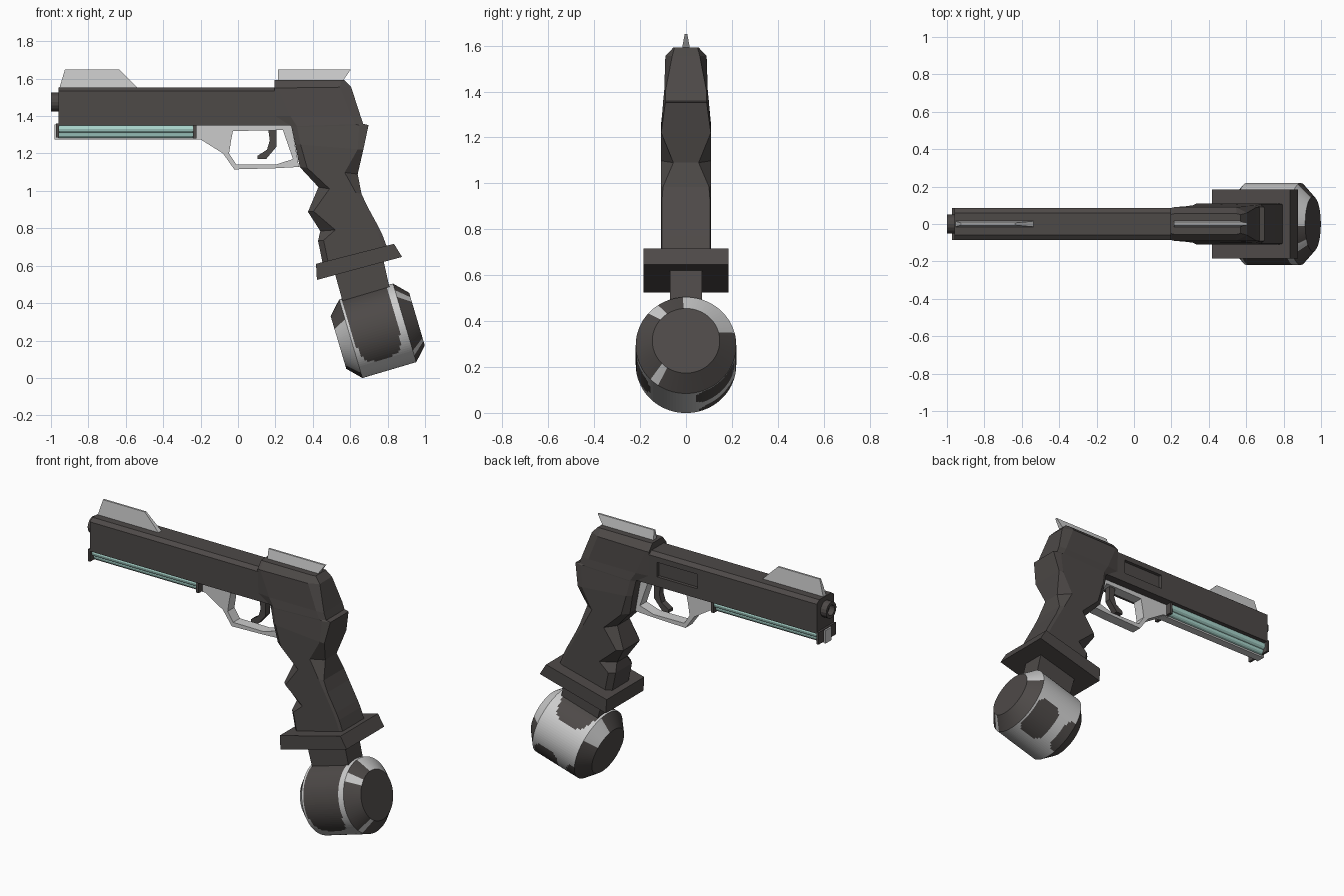
import bpy, bmesh, math
from mathutils import Vector

if "Cube" in bpy.data.objects:
    bpy.data.objects.remove(bpy.data.objects["Cube"])


def material(name, rgb):
    m = bpy.data.materials.new(name)
    m.diffuse_color = (*rgb, 1)
    m.use_nodes = True
    m.node_tree.nodes["Principled BSDF"].inputs["Base Color"].default_value = m.diffuse_color
    return m


DARK = material("charcoal", (0.075, 0.067, 0.064))
GREY = material("light_grey", (0.60, 0.60, 0.60))
TEAL = material("pale_teal", (0.40, 0.67, 0.61))


def finish(name, bm, *mats):
    bmesh.ops.recalc_face_normals(bm, faces=bm.faces)
    me = bpy.data.meshes.new(name)
    bm.to_mesh(me)
    bm.free()
    ob = bpy.data.objects.new(name, me)
    for m in mats:
        me.materials.append(m)
    bpy.context.collection.objects.link(ob)
    return ob


def loft(name, rings, mat, caps=True, closed=False):
    """Skin a list of point rings."""
    bm = bmesh.new()
    vs = [[bm.verts.new(p) for p in r] for r in rings]
    n = len(vs[0])
    pairs = list(zip(vs, vs[1:])) + ([(vs[-1], vs[0])] if closed else [])
    for a, b in pairs:
        for i in range(n):
            j = (i + 1) % n
            bm.faces.new((a[i], a[j], b[j], b[i]))
    if caps and not closed:
        bm.faces.new(vs[0])
        bm.faces.new(vs[-1])
    return finish(name, bm, mat)


def plate(name, prof, half, mat):
    """Extrude an (x, z) profile to y = -half .. half."""
    return loft(name, [[(x, y, z) for x, z in prof] for y in (-half, half)], mat)


def box(name, x0, x1, y0, y1, z0, z1, mat):
    prof = [(x0, z0), (x1, z0), (x1, z1), (x0, z1)]
    return loft(name, [[(x, y, z) for x, z in prof] for y in (y0, y1)], mat)


def circle(x, y, z, r, n=16):
    return [(x, y + r * math.cos(2 * math.pi * i / n), z + r * math.sin(2 * math.pi * i / n))
            for i in range(n)]


# slide with bevelled top edges and a recessed port on the +y side
sec = [(-.085, 1.35), (.085, 1.35), (.085, 1.533), (.06, 1.552), (-.06, 1.552), (-.085, 1.533)]
slide = loft("slide", [[(x, y, z) for y, z in sec] for x in (-.96, .30)], DARK)
cutter = box("port_cutter", -.14, .14, .065, .2, 1.41, 1.50, DARK)
cutter.hide_render = True
cutter.hide_set(True)
mod = slide.modifiers.new("port", 'BOOLEAN')
mod.operation, mod.object, mod.solver = 'DIFFERENCE', cutter, 'EXACT'
bpy.context.view_layer.objects.active = slide
bpy.ops.object.modifier_apply(modifier=mod.name)
bpy.data.objects.remove(cutter)

# muzzle with open bore
loft("muzzle", [circle(-.95, 0, 1.475, .05), circle(-1, 0, 1.475, .05),
                circle(-1, 0, 1.475, .032), circle(-.965, 0, 1.475, .032)], DARK)

# tubes under the barrel, their end brackets and the rail
for s, side in ((-1, "front"), (1, "back")):
    for y, z, r, lvl in ((.045, 1.332, .023, "upper"), (.03, 1.303, .02, "lower")):
        loft(f"{lvl}_tube_{side}", [circle(x, s * y, z, r, 12) for x in (-.96, -.235)], TEAL)
box("front_bracket", -.972, -.958, -.085, .085, 1.285, 1.36, DARK)
box("rear_bracket", -.24, -.222, -.07, .07, 1.28, 1.355, DARK)
box("rail", -.98, -.20, -.025, .025, 1.274, 1.29, GREY)
box("rail_end", -.982, -.97, -.03, .03, 1.274, 1.355, GREY)

# trigger guard: closed ring between outer and inner outline
outer = [(-.225, 1.352), (-.225, 1.275), (-.20, 1.275), (-.08, 1.20), (-.02, 1.115),
         (.326, 1.128), (.285, 1.352)]
inner = [(-.027, 1.32), (-.035, 1.28), (-.04, 1.25), (-.048, 1.20), (-.01, 1.142),
         (.294, 1.17), (.24, 1.325)]
outer.insert(5, (.20, 1.121))
inner.insert(5, (.20, 1.14))
h = .033
loft("trigger_guard", [[(x, y, z) for x, z in p] for p, y in
                       ((outer, -h), (outer, h), (inner, h), (inner, -h))], GREY, closed=True)
plate("trigger", [(.16, 1.34), (.205, 1.34), (.205, 1.235), (.15, 1.17), (.105, 1.17),
                  (.105, 1.188), (.155, 1.22), (.17, 1.27)], .02, DARK)

# sights, tapering towards the top
def sight(name, base, top, wb, wt):
    rings = [[(p[0], s * w, p[1]) for p, s in ((q[0], -1), (q[1], -1), (q[1], 1), (q[0], 1))]
             for q, w in ((base, wb), (top, wt))]
    loft(name, rings, GREY)


sight("front_sight", ((-.955, 1.55), (-.535, 1.55)), ((-.925, 1.65), (-.636, 1.65)), .015, .006)
sight("rear_sight", ((.214, 1.588), (.56, 1.588)), ((.214, 1.65), (.604, 1.65)), .017, .006)

# rear body and sculpted grip
# station: front x z, back x z, front half width, side half width, back half width, chamfers
stations = [
    (.195, 1.592, .57, 1.592, .05, .055, .05, .02, .02),
    (.195, 1.55, .605, 1.555, .085, .09, .06, .02, .06),
    (.20, 1.40, .655, 1.40, .085, .095, .09, .08, .05),
    (.285, 1.345, .67, 1.358, .085, .10, .09, .03, .04),
    (.286, 1.34, .698, 1.352, .085, .10, .09, .03, .05),
    (.305, 1.25, .67, 1.22, .09, .11, .108, .03, .03),
    (.33, 1.128, .64, 1.09, .08, .11, .055, .04, .07),
    (.43, 1.02, .66, .985, .06, .11, .10, .06, .03),
    (.374, .888, .69, .92, .08, .11, .105, .03, .02),
    (.44, .785, .75, .81, .05, .11, .105, .08, .02),
    (.428, .733, .77, .77, .08, .11, .105, .03, .02),
    (.455, .60, .80, .69, .08, .11, .105, .03, .02)]
rings = []
for xf, zf, xb, zb, wf, w, wb, cf, cb in stations:
    f, b = Vector((xf, 0, zf)), Vector((xb, 0, zb))
    d = (b - f).normalized()
    half = [(f, wf), (f + d * cf, w), (b - d * cb, w), (b, wb)]
    rings.append([(p.x, -k, p.z) for p, k in half] + [(p.x, k, p.z) for p, k in half[::-1]])
loft("grip", rings, DARK)

# collar plate and neck
plate("collar", [(.417, .61), (.834, .717), (.877, .647), (.422, .524)], .185, DARK)
plate("neck", [(.515, .57), (.775, .64), (.82, .44), (.57, .37)], .07, DARK)

# pommel: chamfered drum on a tilted axis, patches coloured by position
tilt = math.radians(16.5)
ax = Vector((math.cos(tilt), 0, math.sin(tilt)))
up = Vector((-math.sin(tilt), 0, math.cos(tilt)))
centre = Vector((.747, 0, .252))
N, HALF, FULL, R, RC = 96, .15, .219, .219, .147
ts = ([-FULL + (FULL - HALF) * i / 5 for i in range(5)] +
      [-HALF + 2 * HALF * i / 24 for i in range(25)] +
      [HALF + (FULL - HALF) * (i + 1) / 5 for i in range(5)])


def blob(t, a, t0, t1, a0, a1):
    u = (2 * t - t0 - t1) / (t1 - t0)
    v = (2 * a - a0 - a1) / (a1 - a0)
    return u ** 4 + v ** 4 < 1


def is_grey(t, a):
    """t along the axis, a = degrees from the top, positive to the front."""
    if t > HALF:
        return -75 < a < 5 or 35 < a < 48 or 135 < a < 148
    if t < -HALF:
        return 60 < a < 150 or -60 < a < -15
    return not (blob(t, a, -.14, .115, -52, 134) or blob(t, a, -.03, .14, -168, -105)
                or blob(t, a, -.20, -.09, -165, -110))


bm = bmesh.new()
grid = []
for t in ts:
    r = R - (R - RC) * max(0, abs(t) - HALF) / (FULL - HALF)
    grid.append([bm.verts.new(centre + ax * t + up * r * math.cos(2 * math.pi * i / N)
                              + Vector((0, -r * math.sin(2 * math.pi * i / N), 0)))
                 for i in range(N)])
for k in range(len(ts) - 1):
    for i in range(N):
        j = (i + 1) % N
        face = bm.faces.new((grid[k][i], grid[k][j], grid[k + 1][j], grid[k + 1][i]))
        ang = 360 * (i + .5) / N
        face.material_index = int(is_grey((ts[k] + ts[k + 1]) / 2, ang - 360 if ang > 180 else ang))
bm.faces.new(grid[0])
bm.faces.new(grid[-1])
finish("pommel", bm, DARK, GREY)
